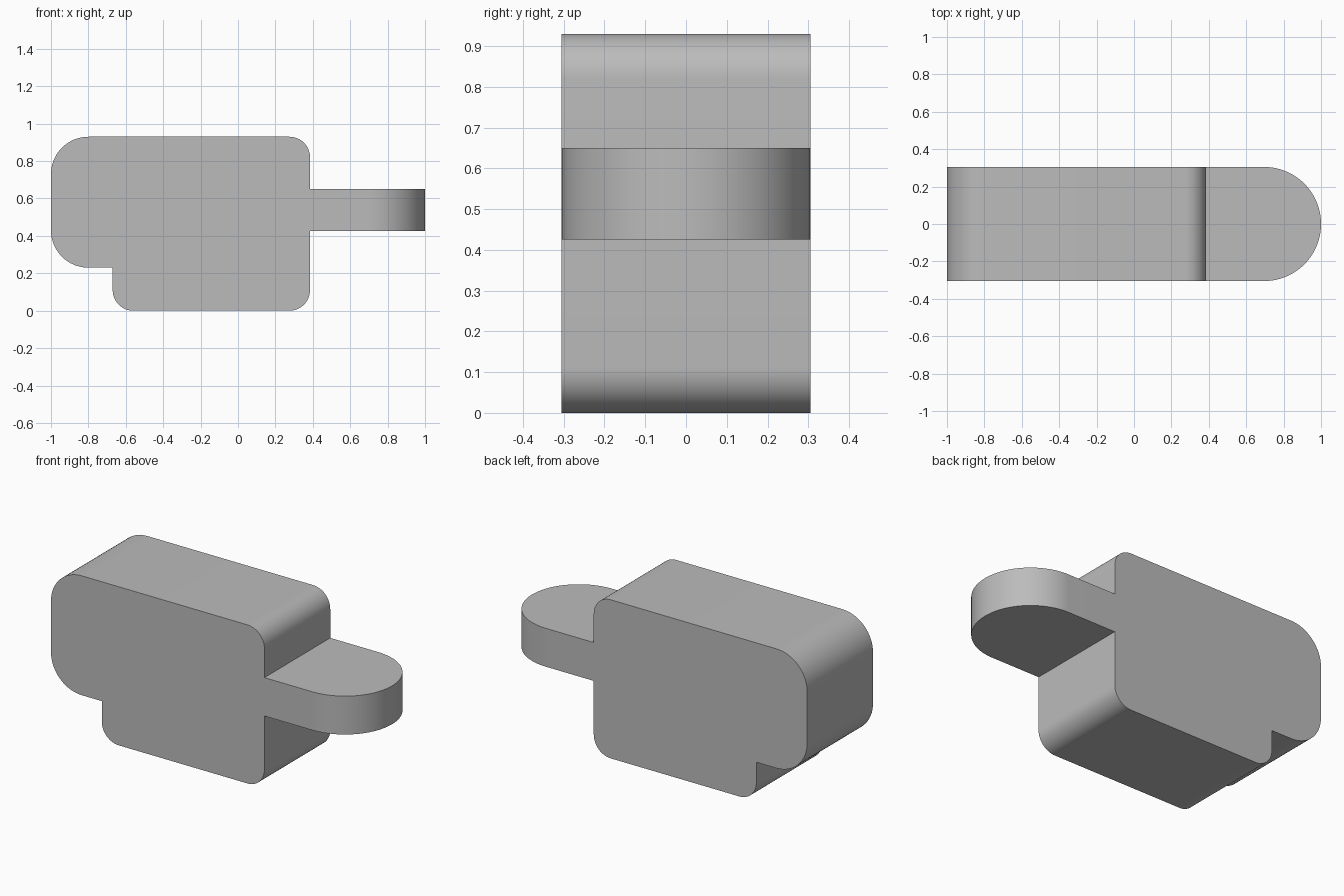
import bpy, bmesh
from math import sin, cos, pi
from mathutils import Matrix, Vector

cube = bpy.data.objects.get("Cube")
if cube:
    bpy.data.objects.remove(cube, do_unlink=True)

grey = bpy.data.materials.new("plain grey")
grey.use_nodes = True
COLOUR = (0.5, 0.5, 0.5, 1)
grey.diffuse_color = COLOUR
grey.node_tree.nodes["Principled BSDF"].inputs["Base Color"].default_value = COLOUR

HALF_DEPTH = 0.305


def rounded(corners, steps=16):
    """Outline from (x, y, radius) corners, each rounded by an arc."""
    points = []
    for i, (x, y, r) in enumerate(corners):
        c = Vector((x, y))
        if r == 0:
            points.append(c)
            continue
        a = (Vector(corners[i - 1][:2]) - c).normalized()
        b = (Vector(corners[(i + 1) % len(corners)][:2]) - c).normalized()
        centre = c + (a + b) * r
        for k in range(steps + 1):
            t = k / steps * pi / 2
            points.append(centre - b * r * cos(t) - a * r * sin(t))
    return points


def extrude(name, outline, low, high, matrix):
    """Solid made by extruding an outline along the matrix's z axis."""
    bm = bmesh.new()
    face = bm.faces.new([bm.verts.new((p[0], p[1], low)) for p in outline])
    top = bmesh.ops.extrude_face_region(bm, geom=[face])
    verts = [v for v in top["geom"] if isinstance(v, bmesh.types.BMVert)]
    bmesh.ops.translate(bm, verts=verts, vec=(0, 0, high - low))
    bmesh.ops.transform(bm, matrix=matrix, verts=bm.verts)
    bmesh.ops.remove_doubles(bm, verts=bm.verts, dist=0.0005)
    bmesh.ops.recalc_face_normals(bm, faces=bm.faces)
    mesh = bpy.data.meshes.new(name)
    bm.to_mesh(mesh)
    bm.free()
    mesh.materials.append(grey)
    obj = bpy.data.objects.new(name, mesh)
    bpy.context.collection.objects.link(obj)
    bpy.ops.object.select_all(action="DESELECT")
    obj.select_set(True)
    bpy.context.view_layer.objects.active = obj
    bpy.ops.object.shade_smooth_by_angle()


# Body: rounded side profile with an overhang on the right
profile = rounded([
    (-0.67, 0, 0.11), (0.385, 0, 0.11), (0.385, 0.93, 0.11),
    (-1, 0.93, 0.2), (-1, 0.23, 0.2), (-0.67, 0.23, 0),
])
extrude("body", profile, -HALF_DEPTH, HALF_DEPTH, Matrix.Rotation(pi / 2, 4, "X"))

# Tab: flat tongue with a semicircular end, starting at the body's face
tab = rounded([
    (0.385, -HALF_DEPTH, 0), (1, -HALF_DEPTH, HALF_DEPTH),
    (1, HALF_DEPTH, HALF_DEPTH), (0.385, HALF_DEPTH, 0),
], steps=24)
extrude("tab", tab, 0.425, 0.65, Matrix.Identity(4))
